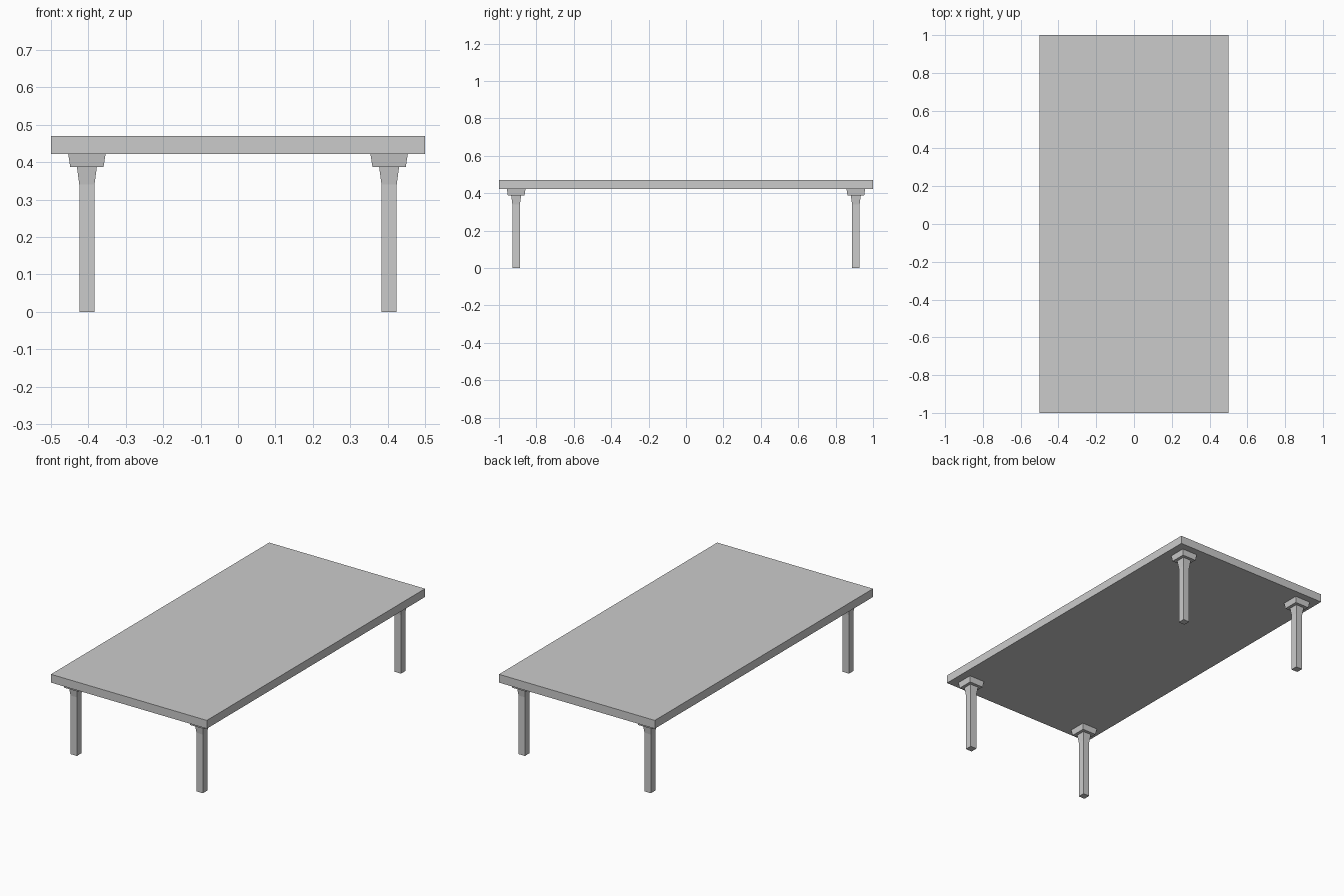
import bpy, bmesh

if "Cube" in bpy.data.objects:
    bpy.data.objects.remove(bpy.data.objects["Cube"])


def square_loft(name, cx, cy, profile):
    """Closed square-section solid through (half_x, half_y, z) levels."""
    bm = bmesh.new()
    rings = [[bm.verts.new((cx + sx * hx, cy + sy * hy, z))
              for sx, sy in ((-1, -1), (1, -1), (1, 1), (-1, 1))]
             for hx, hy, z in profile]
    for a, b in zip(rings, rings[1:]):
        for i in range(4):
            j = (i + 1) % 4
            bm.faces.new((a[i], a[j], b[j], b[i]))
    bm.faces.new(rings[0][::-1])
    bm.faces.new(rings[-1])
    mesh = bpy.data.meshes.new(name)
    bm.to_mesh(mesh)
    bm.free()
    obj = bpy.data.objects.new(name, mesh)
    bpy.context.collection.objects.link(obj)
    return obj


# Table top slab
square_loft("table_top", 0, 0, [(0.5, 1.0, 0.422), (0.5, 1.0, 0.47)])

# Four legs with flared tops, each under a tapered mounting block
for y_name, sy in (("front", -1), ("back", 1)):
    for x_name, sx in (("left", -1), ("right", 1)):
        x, y = sx * 0.404, sy * 0.908
        square_loft(f"{y_name}_{x_name}_leg", x, y,
                    [(0.0203, 0.0203, 0), (0.0203, 0.0203, 0.34),
                     (0.0267, 0.0267, 0.388)])
        square_loft(f"{y_name}_{x_name}_leg_block", x, y,
                    [(0.0445, 0.0445, 0.388), (0.05, 0.05, 0.422)])
